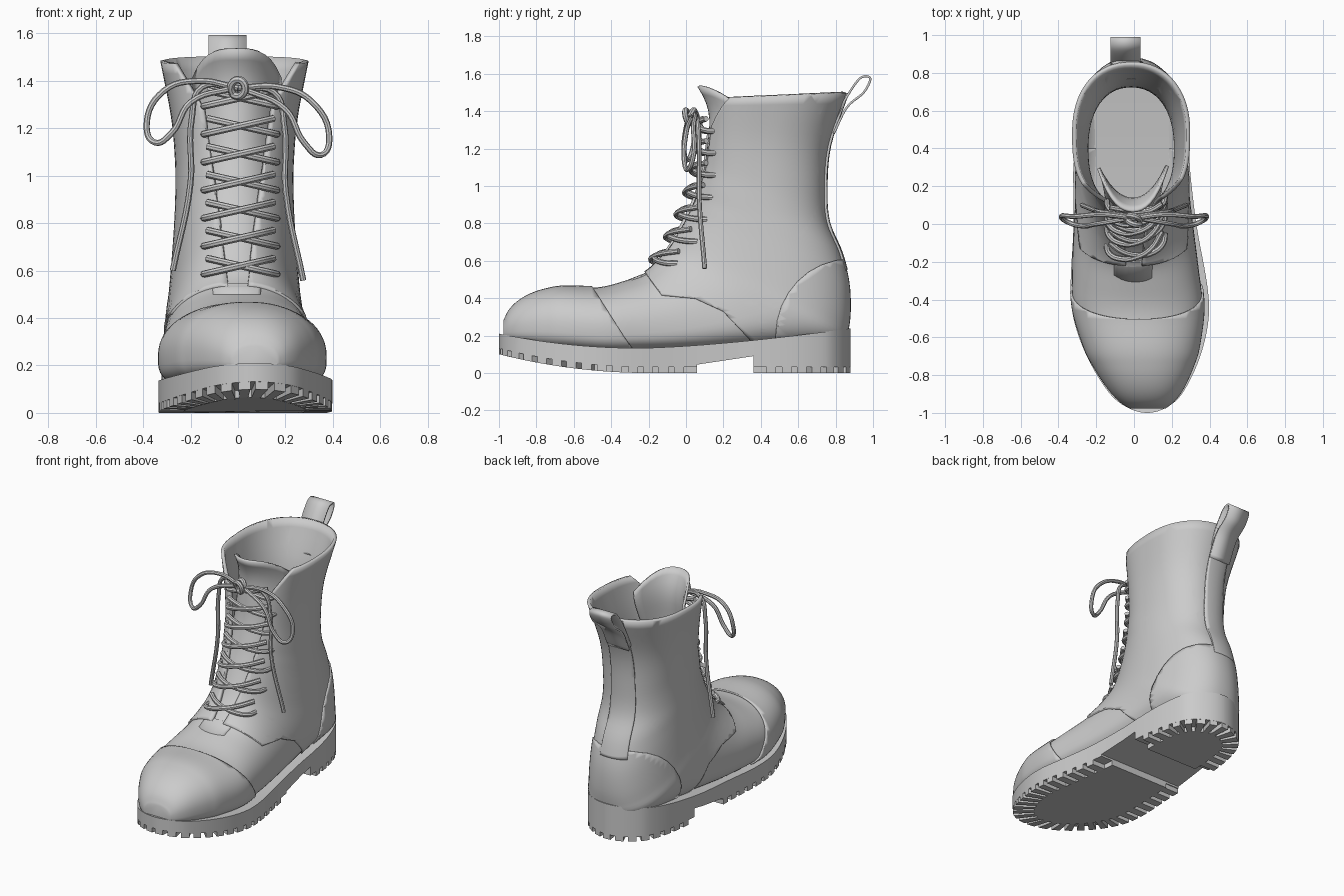
import bpy, bmesh, math
from mathutils import Vector
from mathutils.bvhtree import BVHTree

if "Cube" in bpy.data.objects:
    bpy.data.objects.remove(bpy.data.objects["Cube"])


def clamp(t):
    return max(0, min(1, t))


def interp(tab, x):
    """Smooth interpolation of rows (x, v0, v1, ...)."""
    i = max(0, min(len(tab) - 2, sum(r[0] <= x for r in tab) - 1))
    a, b = tab[i], tab[i + 1]
    p, n = tab[max(i - 1, 0)], tab[min(i + 2, len(tab) - 1)]
    h = b[0] - a[0]
    t = clamp((x - a[0]) / h)
    s = t * t * (3 - 2 * t)
    out = []
    for c in range(1, len(a)):
        m0 = (b[c] - p[c]) / (b[0] - p[0]) * h
        m1 = (n[c] - a[c]) / (n[0] - a[0]) * h
        out.append(a[c] + (b[c] - a[c]) * s + t * (1 - t) * ((1 - t) * m0 - t * m1))
    return out


def add(name, bm, thick=0, offset=-1):
    me = bpy.data.meshes.new(name)
    bm.to_mesh(me)
    ob = bpy.data.objects.new(name, me)
    bpy.context.collection.objects.link(ob)
    if thick:
        s = ob.modifiers.new("thickness", 'SOLIDIFY')
        s.thickness, s.offset = thick, offset


# Footprint: half width along y
WIDTH = [(y, w * w) for y, w in [(-1, 0), (-.9, .19), (-.6, .335), (-.4, .365), (0, .325),
                                 (.5, .292), (.75, .225), (.88, 0)]]


def half(y):
    return math.sqrt(max(interp(WIDTH, y)[0], 1e-5))


def side(y, s):
    return max(-.012, .005 - .065 * y) + s * half(y)


# Upper: sections fanning from toe to collar (front y,z | back y,z | half width)
ROWS = []
for i in range(6):
    a = math.radians(14 + 13 * i)
    y = -.55 - .428 * math.cos(a)**.85
    ROWS.append((y, .2 + .262 * math.sin(a)**.85, y, .19 - .012 * i, half(y) - .02))
ROWS += [(-.47, .458, -.43, .11, .342), (-.33, .492, -.2, .11, .335), (-.22, .535, .1, .12, .315),
         (-.14, .61, .5, .15, .29), (-.09, .68, .8, .17, .28), (-.05, .755, .855, .25, .268),
         (-.01, .84, .86, .45, .255), (.02, .91, .82, .63, .246), (.05, 1.0, .75, .8, .24),
         (.08, 1.11, .735, .98, .24), (.1, 1.27, .755, 1.22, .257), (.12, 1.47, .85, 1.5, .303)]
TAB = [(i,) + r for i, r in enumerate(ROWS)]


def loft(offset=0, seg=64, sub=5):
    bm = bmesh.new()
    rings = []
    for k in range((len(ROWS) - 1) * sub + 1):
        ty, tz, by, bz, w = interp(TAB, k / sub)
        T, B = Vector((0, ty, tz)), Vector((0, by, bz))
        C = B.lerp(T, .36 + .14 * clamp((tz - .5) / .4))
        cx = max(-.015, -.025 - .1 * ty)
        round_front = 2.2 + .7 * clamp((tz - .95) / .5)
        round_back = 2.2 + 1.3 * clamp((.9 - tz) / .4)**2
        ring = []
        for j in range(seg):
            a = 2 * math.pi * j / seg
            c, s = math.cos(a), math.sin(a)
            e = 2 / (round_front if c > 0 else round_back)
            p = C + ((T if c > 0 else B) - C) * abs(c)**e
            p.x = cx + w * math.copysign(abs(s)**e, s)
            ring.append(bm.verts.new(p))
        rings.append(ring)
    bm.faces.new(rings[0])
    for r, q in zip(rings, rings[1:]):
        for j in range(seg):
            bm.faces.new((r[j], r[j-1], q[j-1], q[j]))
    bmesh.ops.recalc_face_normals(bm, faces=bm.faces)
    bm.normal_update()
    for v, n in [(v, v.normal.copy()) for v in bm.verts]:
        v.co += n * offset
    return bm


def edge(p, q, ax=(1, 2)):
    """Plane through p and q; inside lies left of p -> q."""
    co, no = Vector((0, 0, 0)), Vector((0, 0, 0))
    co[ax[0]], co[ax[1]] = p
    no[ax[0]], no[ax[1]] = q[1] - p[1], p[0] - q[0]
    return co, no


def path(*pts):
    return [edge(a, b) for a, b in zip(pts, pts[1:])]


def wedge(w0, z0, w1, z1, cx=0):
    return [edge((cx + w0, z0), (cx + w1, z1), (0, 2)), edge((cx - w1, z1), (cx - w0, z0), (0, 2))]


def panel(name, offset, thick, keep=None, remove=()):
    """Piece of the upper, trimmed by convex regions."""
    bm = loft(offset)
    for region, want in ([(keep, True)] if keep else []) + [(r, False) for r in remove]:
        for co, no in region:
            bmesh.ops.bisect_plane(bm, geom=bm.verts[:] + bm.edges[:] + bm.faces[:], dist=1e-5,
                                   plane_co=co, plane_no=no)
        bad = [f for f in bm.faces
               if all((f.calc_center_median() - co).dot(no) < 0 for co, no in region) != want]
        bmesh.ops.delete(bm, geom=bad, context='FACES')
    add(name, bm, thick)


front = path((.4, 0), (.4, 1))
arc = [(.88 - .4 * math.sin(a), .2 + .41 * math.cos(a)) for a in [math.pi / 16 * i for i in range(9)]]
panel("vamp", 0, .015, keep=front + path((.4, .40), (-.25, .56)))
panel("toe_cap", .01, .012, keep=path((-.29, .13), (-.5, .46)))
panel("heel_counter", .018, .014, keep=path(*arc))
panel("quarters", .01, .022, remove=[
    path((-.13, .42), (-.22, .54)), path((.32, .2), (.2, .33), (.05, .4), (-.13, .42)),
    front + wedge(.05, .6, .15, 1.3), front + wedge(.145, 1.29, .27, 1.48, -.007)])
panel("back_strip", .022, .014,
      keep=wedge(.095, .5, .075, 1.4, -.045) + path((.5, 1), (.5, 0)) + path((0, .55), (1, .55)))

# Surface lookup used by tongue and laces
tree = BVHTree.FromBMesh(loft(.01))


def surf(x, z):
    hit = tree.ray_cast(Vector((x, -2, z)), Vector((0, 1, 0)))[0]
    return hit.y if hit else .12


def sheet(name, rows, thick, offset=-1):
    bm = bmesh.new()
    grid = [[bm.verts.new(p) for p in r] for r in rows]
    for a, b in zip(grid, grid[1:]):
        for i in range(len(a) - 1):
            bm.faces.new((a[i], a[i+1], b[i+1], b[i]))
    add(name, bm, thick, offset)


# Tongue
def tongue_point(k, t):
    z = .5 + (1.03 - .12 * k**4) * t
    x = (.1 + .09 * clamp((z - .5) / .9)) * k - .005
    up = max(0, z - 1.3) / .23
    return x, surf(x, min(z, 1.43)) + .03 - .075 * up**2 + .14 * k * k * clamp((z - .9) / .5), z


sheet("tongue", [[tongue_point(i / 8 - 1, j / 24) for i in range(17)] for j in range(25)], .015)

# Pull loop
LOOP = [(0, .77, 1.3), (1, .85, 1.46), (2, .93, 1.575), (3, .985, 1.575), (4, .95, 1.5),
        (5, .86, 1.42), (6, .79, 1.28)]
sheet("pull_loop", [[(x, *interp(LOOP, k / 7)) for x in (-.125, .035)] for k in range(43)], .012, 0)

# Sole
LUG, ARCH0, ARCH1 = .032, .06, .36


def low(y):
    return .156 * max(0, -.2 - y)**2


def top(y):
    d = y + .25
    return .133 + (.137 * d * d if d < 0 else .088 * d**1.5)


def prism(bm, pts):
    """Tread solid between ground profile and sole body."""
    a = [bm.verts.new((x, y, low(y))) for x, y in pts]
    b = [bm.verts.new((x, y, low(y) + LUG + .004)) for x, y in pts]
    bm.faces.new(a)
    bm.faces.new(b)
    for i in range(len(pts)):
        bm.faces.new((a[i-1], a[i], b[i], b[i-1]))


bm = bmesh.new()
ys = [-.06 - .94 * math.cos(math.pi * i / 70) for i in range(71)]
prev = None
for y in sorted(ys + [ARCH0, ARCH0 + 1e-4, ARCH1, ARCH1 + 1e-4]):
    bot = low(y) + LUG
    if ARCH0 < y <= ARCH1:
        bot = .045 + .15 * (y - ARCH0)
    cur = [bm.verts.new((side(y, s), y, z)) for s, z in ((-1, top(y)), (1, top(y)), (1, bot), (-1, bot))]
    if prev:
        for i in range(4):
            bm.faces.new((prev[i-1], prev[i], cur[i], cur[i-1]))
    else:
        bm.faces.new(cur)
    prev = cur
bm.faces.new(prev)


# Tread: two flat centres ringed by radial lugs
def inner(p):
    x, y = p
    if y < ARCH0 + .01:
        return .02 + (x - .02) * .7, min(y, -.45 + (y + .45) * .72) if y < -.45 else y
    return x * .65, .6 + (y - .6) * .6 if y > .6 else y


def inner_fixed(p):
    x, y = inner(p)
    return (x, -.45 + (p[1] + .45) * .72) if p[1] < -.45 else (x, y)


for y0, y1 in ((-1, ARCH0), (ARCH1, .88)):
    steps = [y0 + (y1 - y0) * (1 - math.cos(math.pi * i / 40)) / 2 for i in range(41)]
    prism(bm, [inner_fixed((side(y, 1), y)) for y in steps]
          + [inner_fixed((side(y, -1), y)) for y in reversed(steps)])
rim = [(side(y, 1), y) for y in [-.06 - .94 * math.cos(math.pi * i / 600) for i in range(601)]]
rim += [(side(y, -1), y) for x, y in reversed(rim)]
dist, start, pitch = 0, rim[0], .083
for a, b in zip(rim, rim[1:]):
    old = dist % pitch
    dist += math.dist(a, b)
    new = dist % pitch
    if new < old:
        start = b
    elif old < .053 <= new and not any(ARCH0 < p[1] < ARCH1 for p in (start, b)):
        prism(bm, [start, b, inner_fixed(b), inner_fixed(start)])
bmesh.ops.recalc_face_normals(bm, faces=bm.faces)
add("sole", bm)


# Laces
def cord(name, paths, r=.013):
    cu = bpy.data.curves.new(name, 'CURVE')
    cu.dimensions, cu.bevel_depth, cu.bevel_resolution = '3D', r, 2
    cu.use_fill_caps, cu.resolution_u = True, 6
    for pts in paths:
        sp = cu.splines.new('BEZIER')
        sp.bezier_points.add(len(pts) - 1)
        for bp, p in zip(sp.bezier_points, pts):
            bp.co = p
            bp.handle_left_type = bp.handle_right_type = 'AUTO'
    ob = bpy.data.objects.new(name, cu)
    bpy.context.collection.objects.link(ob)
    bpy.context.view_layer.objects.active = ob
    ob.select_set(True)
    bpy.ops.object.convert(target='MESH')
    ob.select_set(False)


def strand(z0, s):
    pts = []
    for t in (-1, -.93, -.5, 0, .5, .9):
        x, z = .155 * s * t + .01, z0 + .035 * (t + 1)
        lift = .02 if t == -1 else -.022 - (.012 if s > 0 and abs(t) < .6 else 0)
        pts.append((x, surf(x, z) + lift, z))
    return pts


cord("lacing", [strand(.585 + .118 * i, s) for i in range(7) for s in (-1, 1)], .015)

# Bow: one loop and one tail, mirrored with the right side hanging lower
BOW = [(0, .03, 1.37), (.17, .05, 1.4), (.31, .04, 1.36), (.385, .04, 1.22), (.35, .01, 1.14),
       (.28, -.01, 1.18), (.2, 0, 1.31), (.02, .03, 1.37)]
TAIL = [(0, .04, 1.36), (.15, .06, 1.375), (.195, .07, 1.24), (.2, .07, .97), (.275, .1, .6)]
cord("bow", [[(s * x, y, z - (.15 * x if s > 0 else 0)) for x, y, z in pts]
             for pts in (BOW, TAIL) for s in (-1, 1)])
turns = [math.pi * i / 4 for i in range(14)]
cord("knot", [[(.03 * math.cos(a), .02 + .025 * math.sin(2 * a / 3), 1.37 + .035 * math.sin(a))
               for a in turns]], .016)

# Smooth shading with crisp edges
for ob in bpy.context.collection.objects:
    ob.select_set(True)
    bpy.context.view_layer.objects.active = ob
bpy.ops.object.shade_smooth_by_angle(angle=math.radians(35))
